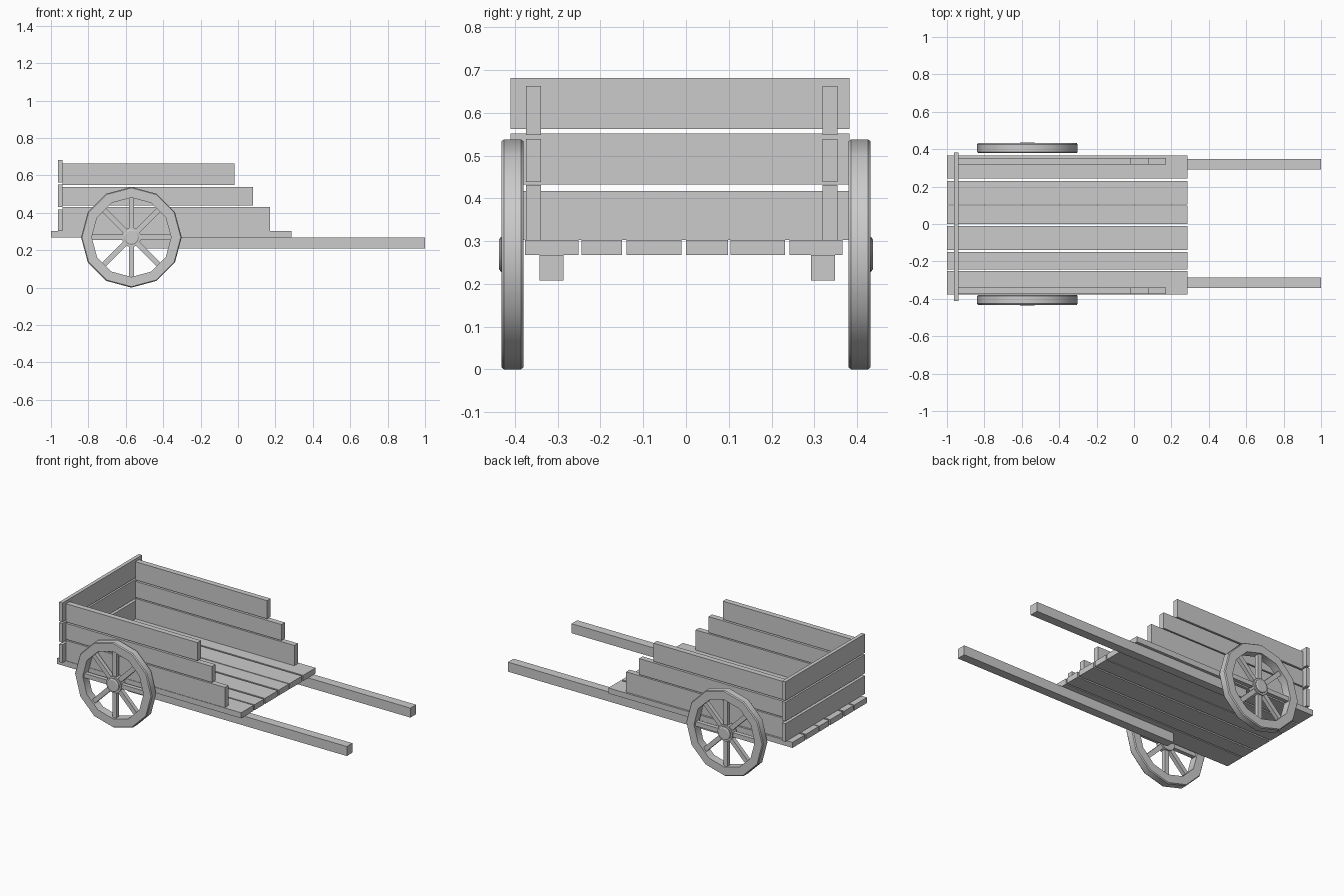
import bpy, bmesh, math
from mathutils import Matrix, Vector

if "Cube" in bpy.data.objects:
    bpy.data.objects.remove(bpy.data.objects["Cube"])


def finish(bm, name, smooth=False):
    bmesh.ops.recalc_face_normals(bm, faces=bm.faces)
    me = bpy.data.meshes.new(name)
    bm.to_mesh(me)
    bm.free()
    ob = bpy.data.objects.new(name, me)
    bpy.context.collection.objects.link(ob)
    if smooth:
        bpy.ops.object.select_all(action='DESELECT')
        ob.select_set(True)
        bpy.context.view_layer.objects.active = ob
        bpy.ops.object.shade_smooth_by_angle(angle=math.radians(32))
    return ob


def add_box(bm, x, y, z, rot=None):
    size = (x[1] - x[0], y[1] - y[0], z[1] - z[0])
    mid = (sum(x) / 2, sum(y) / 2, sum(z) / 2)
    m = Matrix.Translation(mid) @ Matrix.Diagonal((*size, 1))
    bmesh.ops.create_cube(bm, size=1, matrix=(rot @ m) if rot else m)


def box(name, x, y, z):
    bm = bmesh.new()
    add_box(bm, x, y, z)
    return finish(bm, name)


def lathe(bm, profile, sides, centre, closed):
    """Revolve (radius, y) points around the wheel axle."""
    rings = []
    for i in range(sides):
        a = 2 * math.pi * i / sides
        rings.append([bm.verts.new(centre + Vector((r * math.sin(a), y, r * math.cos(a))))
                      for r, y in profile])
    n = len(profile)
    for i in range(sides):
        p, q = rings[i], rings[(i + 1) % sides]
        for j in range(n if closed else n - 1):
            k = (j + 1) % n
            bm.faces.new((p[j], p[k], q[k], q[j]))
    if not closed:
        bm.faces.new([r[0] for r in rings])
        bm.faces.new([r[-1] for r in rings])


# Floor planks of uneven width
floor = [(-.377, -.252), (-.244, -.150), (-.139, -.011),
         (0, .098), (.104, .231), (.242, .366)]
for i, y in enumerate(floor):
    box(f"floor_plank_{i + 1}", (-1, .286), y, (.268, .303))

# Pulling shafts under the floor
for side, y in (("right", (-.343, -.287)), ("left", (.292, .348))):
    box(f"shaft_{side}", (-.53, 1), y, (.208, .268))

# Stepped side boards
rows = [(.170, .303, .431), (.080, .438, .539), (-.020, .548, .663)]
for side, y in (("right", (-.374, -.339)), ("left", (.319, .354))):
    for i, (x1, z0, z1) in enumerate(rows):
        box(f"side_board_{side}_{i + 1}", (-.939, x1), y, (z0, z1))

# Tail boards
for i, z in enumerate([(.303, .417), (.432, .552), (.562, .681)]):
    box(f"tail_board_{i + 1}", (-.962, -.939), (-.411, .383), z)

# Wheels: twelve-sided rim, eight spokes, stepped hub
R = .269
for side, s in (("right", -1), ("left", 1)):
    c = Vector((-.57, s * .406, R))
    bm = bmesh.new()
    lathe(bm, [(.212, -.026), (.264, -.026), (R, -.020),
               (R, .020), (.264, .026), (.212, .026)], 12, c, True)
    finish(bm, f"wheel_rim_{side}", True)

    bm = bmesh.new()
    for i in range(8):
        rot = Matrix.Translation(c) @ Matrix.Rotation(i * math.pi / 4, 4, 'Y')
        add_box(bm, (-.014, .014), (-.013, .013), (.03, .216), rot)
    finish(bm, f"wheel_spokes_{side}")

    bm = bmesh.new()
    lathe(bm, [(.052, -s * .024), (.052, s * .020), (.041, s * .020),
               (.041, s * .027), (.035, s * .031)], 16, c, False)
    finish(bm, f"wheel_hub_{side}", True)
